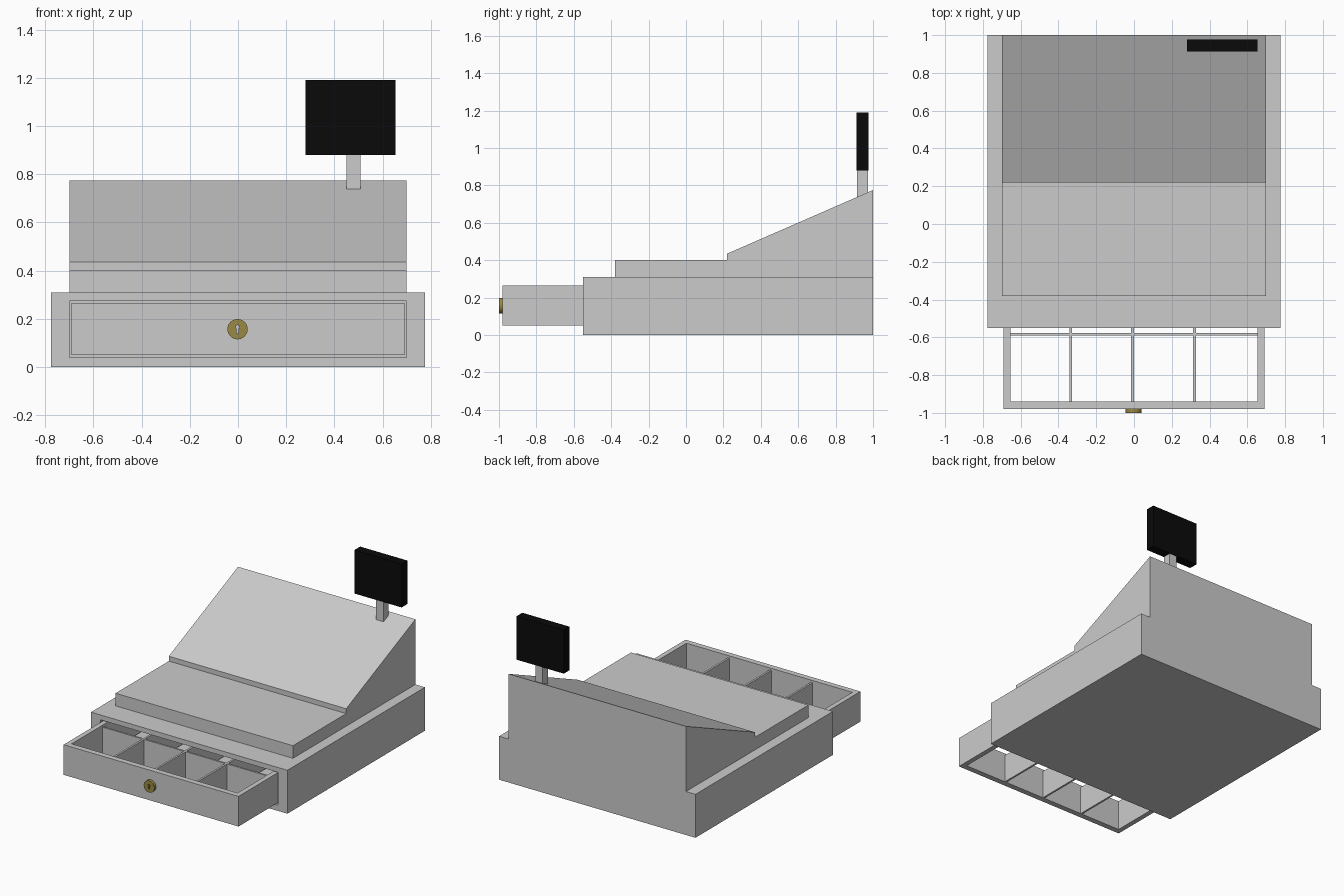
import bpy, bmesh, math

if "Cube" in bpy.data.objects:
    bpy.data.objects.remove(bpy.data.objects["Cube"])


def finish(name, bm, mat=None):
    bmesh.ops.recalc_face_normals(bm, faces=bm.faces)
    me = bpy.data.meshes.new(name)
    bm.to_mesh(me)
    bm.free()
    ob = bpy.data.objects.new(name, me)
    bpy.context.collection.objects.link(ob)
    if mat:
        me.materials.append(mat)
    return ob


def box(name, x, y, z, mat=None):
    bm = bmesh.new()
    bmesh.ops.create_cube(bm, size=1)
    for v in bm.verts:
        v.co = [r[0] + (c + 0.5) * (r[1] - r[0]) for c, r in zip(v.co, (x, y, z))]
    return finish(name, bm, mat)


def prism(name, pts, place, depth, mat=None):
    """Extrude a 2D outline; place maps a 2D point to 3D."""
    bm = bmesh.new()
    f = bm.faces.new([bm.verts.new(place(*p)) for p in pts])
    r = bmesh.ops.extrude_face_region(bm, geom=[f])
    bmesh.ops.translate(bm, vec=depth, verts=[g for g in r["geom"] if isinstance(g, bmesh.types.BMVert)])
    return finish(name, bm, mat)


def cut(ob, cutter):
    m = ob.modifiers.new("cut", "BOOLEAN")
    m.operation = "DIFFERENCE"
    m.solver = "EXACT"
    m.object = cutter
    cutter.hide_render = True
    bpy.context.view_layer.objects.active = ob
    bpy.ops.object.modifier_apply(modifier=m.name)
    bpy.data.objects.remove(cutter)


def material(name, rgb):
    m = bpy.data.materials.new(name)
    m.diffuse_color = (*rgb, 1)
    m.use_nodes = True
    m.node_tree.nodes["Principled BSDF"].inputs["Base Color"].default_value = m.diffuse_color
    return m


black = material("black", (0.003, 0.003, 0.003))
brass = material("brass", (0.32, 0.25, 0.06))

# Base housing with the drawer cavity
base = box("base_housing", (-0.775, 0.775), (-0.55, 1), (0, 0.31))
cut(base, box("cavity_cutter", (-0.70, 0.70), (-0.7, 0.9), (0.04, 0.275)))

# Stepped upper body: key deck and sloped back
prism("upper_body",
      [(-0.38, 0.31), (-0.38, 0.40), (0.22, 0.40), (0.22, 0.435), (1, 0.775), (1, 0.31)],
      lambda y, z: (-0.70, y, z), (1.40, 0, 0))

# Open-bottomed drawer frame
drawer = box("drawer_frame", (-0.69, 0.69), (-0.98, 0.42), (0.05, 0.265))
cut(drawer, box("drawer_cutter", (-0.655, 0.655), (-0.94, 0.385), (0, 0.4)))

# Compartment dividers
for i, x in enumerate((-0.335, -0.008, 0.32)):
    box(f"drawer_divider_{i + 1}", (x - 0.007, x + 0.007), (-0.94, 0.385), (0.05, 0.25))
box("drawer_cross_divider", (-0.655, 0.655), (-0.59, -0.577), (0.05, 0.25))

# Brass lock with a keyhole
def disc(name, r, n, x, z, y0, y1, mat=None):
    pts = [(x + r * math.cos(math.tau * i / n), z + r * math.sin(math.tau * i / n)) for i in range(n)]
    return prism(name, pts, lambda a, b: (a, y0, b), (0, y1 - y0, 0), mat)

lock = disc("drawer_lock", 0.042, 32, -0.002, 0.157, -1.0, -0.98, brass)
cut(lock, disc("keyhole_round_cutter", 0.008, 12, -0.002, 0.166, -1.05, -0.9))
cut(lock, box("keyhole_slot_cutter", (-0.006, 0.002), (-1.05, -0.9), (0.14, 0.166)))
bpy.ops.object.select_all(action="DESELECT")
lock.select_set(True)
bpy.context.view_layer.objects.active = lock
bpy.ops.object.shade_smooth_by_angle()

# Customer display on its pole
box("display_pole", (0.45, 0.508), (0.915, 0.973), (0.70, 0.89))
box("display_screen", (0.28, 0.653), (0.912, 0.977), (0.88, 1.19), black)
